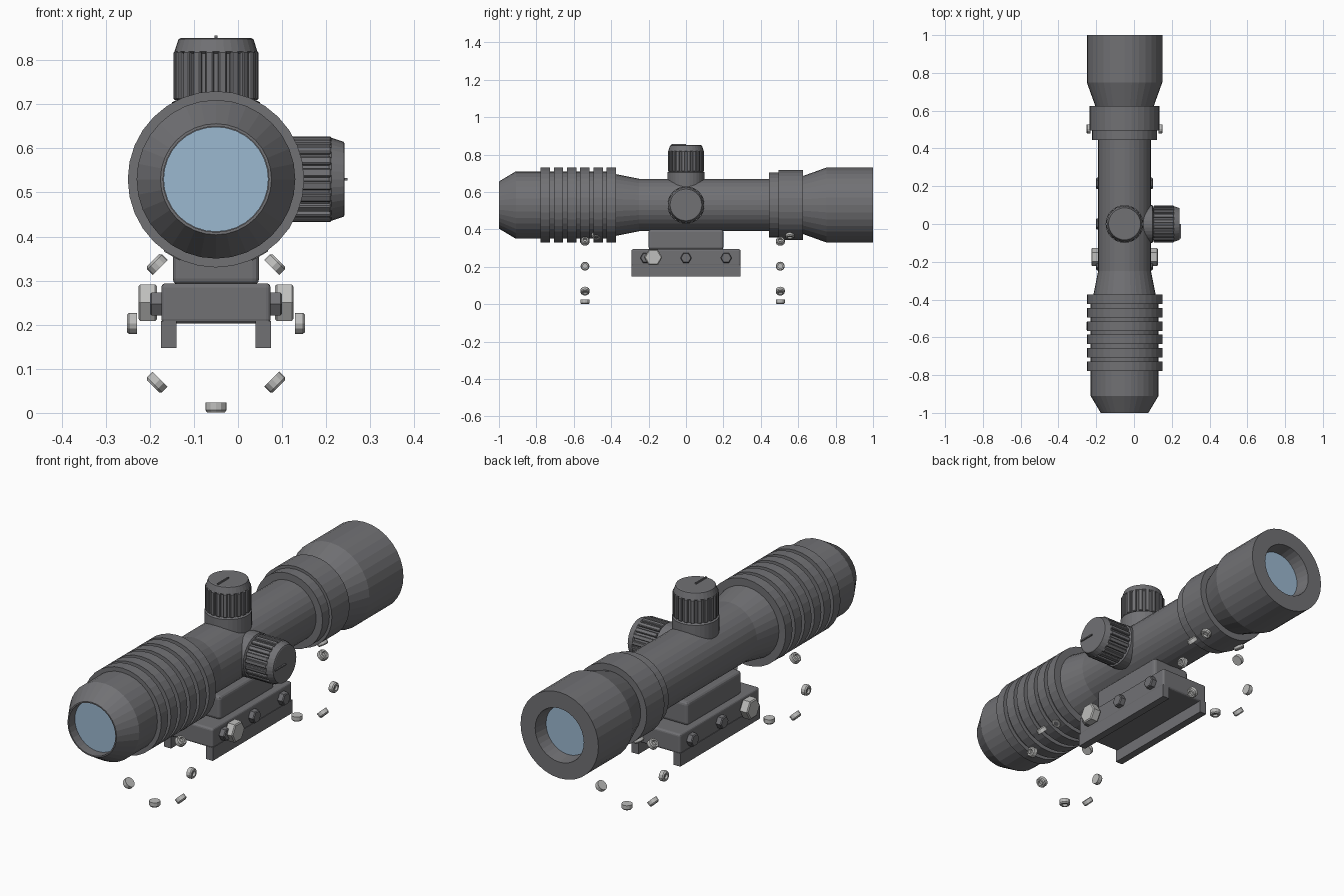
import bpy, bmesh, math
from mathutils import Matrix, Vector

cube = bpy.data.objects.get("Cube")
if cube:
    bpy.data.objects.remove(cube, do_unlink=True)

CX, CZ = -0.05, 0.53          # optical axis
RING_Z = 0.203                # centre of the screw circles


def material(name, rgb):
    m = bpy.data.materials.new(name)
    m.use_nodes = True
    m.diffuse_color = (*rgb, 1)
    m.node_tree.nodes["Principled BSDF"].inputs["Base Color"].default_value = (*rgb, 1)
    return m


GREY = material("gunmetal grey", (0.165, 0.165, 0.175))
STEEL = material("light steel", (0.52, 0.52, 0.51))
GLASS = material("blue glass", (0.33, 0.48, 0.63))


def finish(name, bm, mat, matrix=Matrix()):
    bmesh.ops.recalc_face_normals(bm, faces=bm.faces)
    me = bpy.data.meshes.new(name)
    bm.to_mesh(me)
    bm.free()
    me.materials.append(mat)
    ob = bpy.data.objects.new(name, me)
    ob.matrix_world = matrix
    bpy.context.collection.objects.link(ob)
    return ob


def lathe(name, profile, mat, matrix=Matrix(), sides=32):
    """Spin (radius, height) points around local z; end rings are capped."""
    bm = bmesh.new()
    rings = [[bm.verts.new((r * math.cos(math.tau * i / sides),
                            r * math.sin(math.tau * i / sides), h))
              for i in range(sides)] for r, h in profile]
    for a, b in zip(rings, rings[1:]):
        for i in range(sides):
            j = (i + 1) % sides
            bm.faces.new((a[i], a[j], b[j], b[i]))
    bm.faces.new(rings[0])
    bm.faces.new(rings[-1])
    return finish(name, bm, mat, matrix)


def box(name, x, y, z, mat, bevel=0):
    bm = bmesh.new()
    bmesh.ops.create_cube(bm, size=1)
    for v in bm.verts:
        v.co = [lo + (c + 0.5) * (hi - lo) for c, (lo, hi) in zip(v.co, (x, y, z))]
    ob = finish(name, bm, mat)
    if bevel:
        mod = ob.modifiers.new("rounded edges", "BEVEL")
        mod.width, mod.segments = bevel, 3
    return ob


def aim(x, y, z, direction):
    """Matrix placing local z along a direction."""
    return Matrix.Translation((x, y, z)) @ Vector(direction).to_track_quat("Z", "Y").to_matrix().to_4x4()


# Scope tube: local z runs from front (-1) to back (+1)
axis = Matrix.Translation((CX, 0, CZ)) @ Matrix.Rotation(-math.pi / 2, 4, "X")
profile = [(0.12, -0.95), (0.12, -1), (0.126, -1), (0.18, -0.91)]
for i in range(6):            # grip rings
    y = -0.777 + 0.0705 * i
    profile += [(0.18, y), (0.2, y), (0.2, y + 0.05), (0.18, y + 0.05)]
profile[-1] = (0.165, -0.375)
profile += [(0.14, -0.25), (0.14, 0.445), (0.173, 0.445), (0.173, 0.495),
            (0.186, 0.495), (0.186, 0.625), (0.155, 0.625), (0.2, 0.75),
            (0.2, 1), (0.125, 1), (0.115, 0.93)]
lathe("scope_tube", profile, GREY, axis)
lathe("front_lens", [(0.119, -0.956), (0.119, -0.952)], GLASS, axis)
lathe("rear_lens", [(0.114, 0.932), (0.114, 0.936)], GLASS, axis)


# Adjustment knobs: ribbed drum, tapered cap and pointer line
def knob(name, matrix):
    lathe(name + "_drum", [(0.1, 0.1), (0.1, 0.175), (0.088, 0.18), (0.088, 0.285),
                           (0.094, 0.29), (0.085, 0.318), (0.08, 0.32)], GREY, matrix)
    bm = bmesh.new()
    ribs = 20
    for i in range(ribs):
        place = (Matrix.Rotation(math.tau * (i + 0.5) / ribs, 4, "Z")
                 @ Matrix.Translation((0.09, 0, 0.235))
                 @ Matrix.Diagonal((0.014, 0.019, 0.11, 1)))
        bmesh.ops.create_cube(bm, size=1, matrix=place)
    ob = finish(name + "_ribs", bm, GREY, matrix)
    mod = ob.modifiers.new("soft ribs", "BEVEL")
    mod.width, mod.segments = 0.003, 1
    bm = bmesh.new()
    bmesh.ops.create_cube(bm, size=1, matrix=Matrix.Translation((0, -0.039, 0.322))
                          @ Matrix.Diagonal((0.006, 0.078, 0.009, 1)))
    finish(name + "_pointer", bm, GREY, matrix)


knob("elevation_knob", Matrix.Translation((CX, 0, CZ)))
knob("windage_knob", Matrix.Translation((CX - 0.028, 0, CZ)) @ Matrix.Rotation(math.pi / 2, 4, "Y"))

# Rail mount
box("mount_riser", (CX - 0.098, CX + 0.098), (-0.2, 0.2), (0.29, 0.4), GREY, 0.015)
box("mount_base", (CX - 0.124, CX + 0.124), (-0.292, 0.292), (0.203, 0.294), GREY, 0.01)
for side, label in ((-1, "right"), (1, "left")):
    inner, outer = sorted((CX + side * 0.09, CX + side * 0.125))
    box(label + "_rail_jaw", (inner, outer), (-0.292, 0.292), (0.147, 0.208), GREY)
    # Clamp bolts and the larger clamp nut
    for i, y in enumerate((-0.215, 0, 0.215)):
        lathe(f"{label}_clamp_bolt_{i}", [(0.03, 0), (0.03, 0.024), (0.026, 0.028)], GREY,
              aim(CX + side * 0.122, y, 0.247, (side, 0, 0)), 6)
    lathe(label + "_clamp_nut", [(0.02, 0), (0.02, 0.012), (0.044, 0.012), (0.048, 0.016),
                                 (0.048, 0.05), (0.042, 0.054)], STEEL,
          aim(CX + side * 0.122, -0.175, 0.25, (side, 0, 0)), 6)


# Ring screws with a socket in the outer face
def screw(name, y, centre_z, angle, start):
    d = Vector((math.cos(angle), 0, math.sin(angle)))
    p = Vector((CX, y, centre_z)) + d * start
    lathe(name, [(0.024, 0), (0.024, 0.018), (0.02, 0.023), (0.012, 0.023), (0.012, 0.012)],
          STEEL, aim(*p, d), 12)


for y, label in ((-0.54, "front"), (0.504, "rear")):
    for i in range(8):
        screw(f"{label}_ring_screw_{i}", y, RING_Z, math.tau * i / 8, 0.179)
for y, label in ((-0.48, "front"), (0.555, "rear")):
    for i, angle in enumerate((-60, -120)):
        screw(f"{label}_collar_screw_{i}", y, CZ, math.radians(angle), 0.178)
